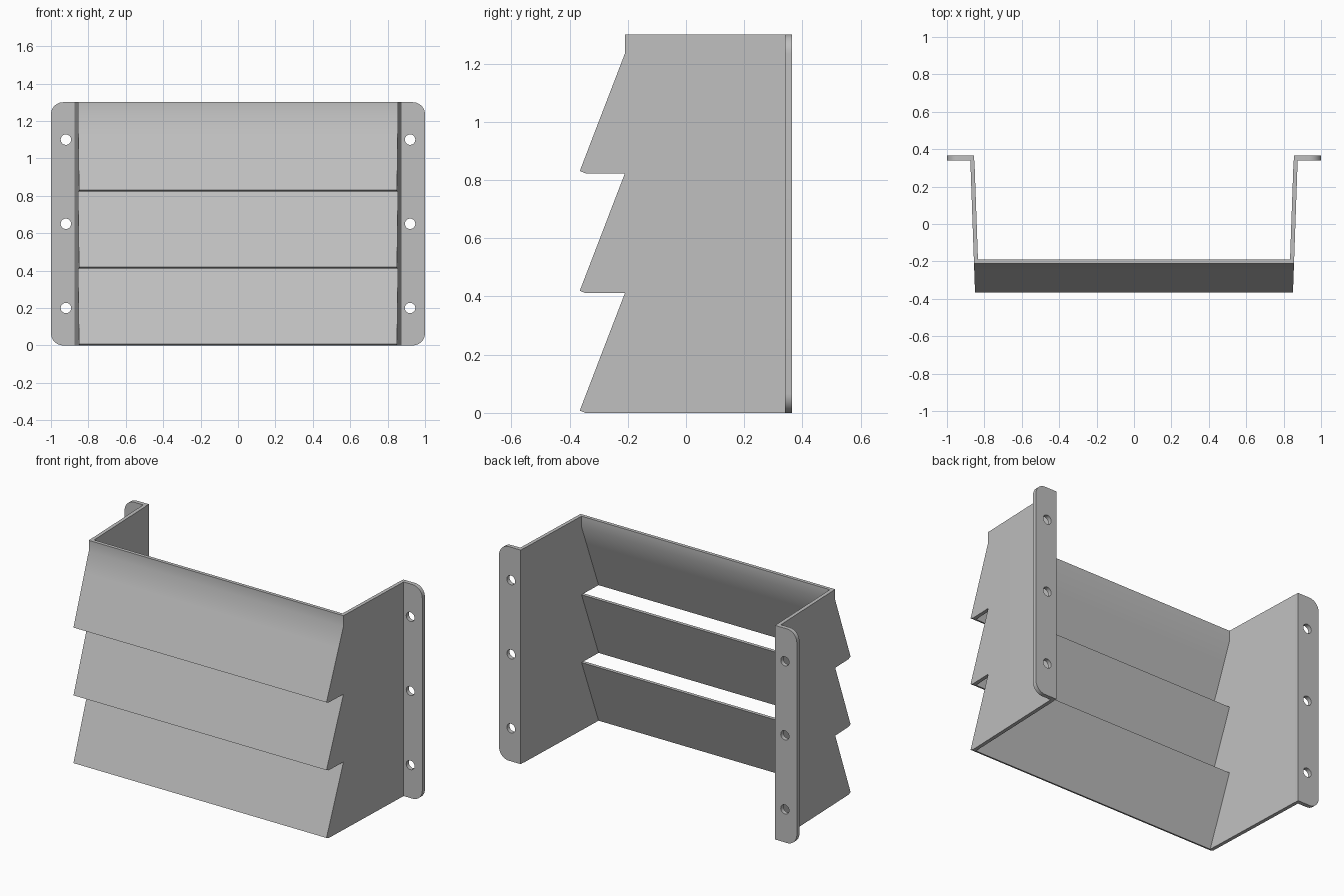
import bpy, bmesh, math

cube = bpy.data.objects.get("Cube")
if cube:
    bpy.data.objects.remove(cube)

HEIGHT, BACK, FRONT = 1.30, 0.365, -0.365
SHEET = 0.022
PITCH = 0.4115
LIP_OUT, LIP_IN = -0.21, -0.189      # outer and inner face of the top lip
TOE = (-0.345, 0.0)                  # inner bottom corner of a slat

steel = bpy.data.materials.new("grey_steel")
steel.use_nodes = True
colour = (0.52, 0.52, 0.52, 1)
steel.diffuse_color = colour
steel.node_tree.nodes["Principled BSDF"].inputs["Base Color"].default_value = colour


def outer(y):
    """Half width of the body, tapering slightly to the front."""
    return 0.85 + 0.0355 * (y - FRONT)


def smooth(ob):
    bpy.ops.object.select_all(action='DESELECT')
    ob.select_set(True)
    bpy.context.view_layer.objects.active = ob
    bpy.ops.object.shade_smooth_by_angle(angle=math.radians(30))


def prism(name, profile, x_start, x_end):
    """Closed prism from a (y, z) profile, spanning two x functions of y."""
    bm = bmesh.new()
    a = [bm.verts.new((x_start(y), y, z)) for y, z in profile]
    b = [bm.verts.new((x_end(y), y, z)) for y, z in profile]
    bm.faces.new(a)
    bm.faces.new(b[::-1])
    for i in range(len(a)):
        j = (i + 1) % len(a)
        bm.faces.new((a[j], a[i], b[i], b[j]))
    bmesh.ops.recalc_face_normals(bm, faces=bm.faces)
    mesh = bpy.data.meshes.new(name)
    bm.to_mesh(mesh)
    bm.free()
    mesh.materials.append(steel)
    ob = bpy.data.objects.new(name, mesh)
    bpy.context.collection.objects.link(ob)
    smooth(ob)


# Sloping slats; the top one bends up into a vertical lip
for i, name in enumerate(("lower_slat", "middle_slat", "upper_slat")):
    z = i * PITCH
    top = z + PITCH
    profile = [TOE[:1] + (z,), (FRONT, z + 0.008)]
    if i == 2:
        f = 0.72   # extra line keeps the soft shading near the bend
        profile += [(FRONT + f * (LIP_OUT - FRONT), z + 0.008 + f * (PITCH - 0.008)),
                    (LIP_OUT, top), (LIP_OUT, HEIGHT), (LIP_IN, HEIGHT), (LIP_IN, top),
                    (TOE[0] + f * (LIP_IN - TOE[0]), z + f * PITCH)]
    else:
        profile += [(LIP_OUT, top), (LIP_IN, top)]
    prism(name, profile, lambda y: -outer(y), outer)

# Side walls with a sawtooth front edge that follows the slats
wall = [(BACK - 0.025, 0), (BACK - 0.025, HEIGHT), (LIP_IN, HEIGHT)]
for i in (2, 1, 0):
    wall += [(LIP_IN, (i + 1) * PITCH), (TOE[0], i * PITCH)]


def arc(cx, cz, r, start, end, steps):
    return [(cx + r * math.cos(start + (end - start) * k / steps),
             cz + r * math.sin(start + (end - start) * k / steps))
            for k in range(steps + 1)]


def flange(name, side):
    """Mounting strip with rounded outer corners and three holes."""
    curve = bpy.data.curves.new(name, 'CURVE')
    curve.dimensions = '2D'
    curve.fill_mode = 'BOTH'
    curve.extrude = 0.0125
    r, q = 0.065, math.pi / 2
    loops = [[(0.855, HEIGHT), (0.855, 0)]
             + arc(1 - r, r, r, -q, 0, 10)
             + arc(1 - r, HEIGHT - r, r, 0, q, 10)]
    loops += [arc(0.92, z, 0.028, 0, 4 * q, 24)[:-1] for z in (0.2, 0.65, 1.1)]
    for loop in loops:
        spline = curve.splines.new('POLY')
        spline.points.add(len(loop) - 1)
        for p, (x, z) in zip(spline.points, loop):
            p.co = (side * x, z, 0, 1)
        spline.use_cyclic_u = True
    curve.materials.append(steel)
    ob = bpy.data.objects.new(name, curve)
    ob.location.y = BACK - 0.0125
    ob.rotation_euler.x = math.pi / 2
    bpy.context.collection.objects.link(ob)
    bpy.ops.object.select_all(action='DESELECT')
    ob.select_set(True)
    bpy.context.view_layer.objects.active = ob
    bpy.ops.object.convert(target='MESH')
    ob = bpy.context.view_layer.objects.active
    bm = bmesh.new()
    bm.from_mesh(ob.data)
    bmesh.ops.remove_doubles(bm, verts=bm.verts, dist=0.0005)
    bmesh.ops.recalc_face_normals(bm, faces=bm.faces)
    bm.to_mesh(ob.data)
    bm.free()
    smooth(ob)


for label, side in (("left", 1), ("right", -1)):
    prism(label + "_wall", wall,
          lambda y: side * (outer(y) - SHEET), lambda y: side * outer(y))
    flange(label + "_flange", side)
